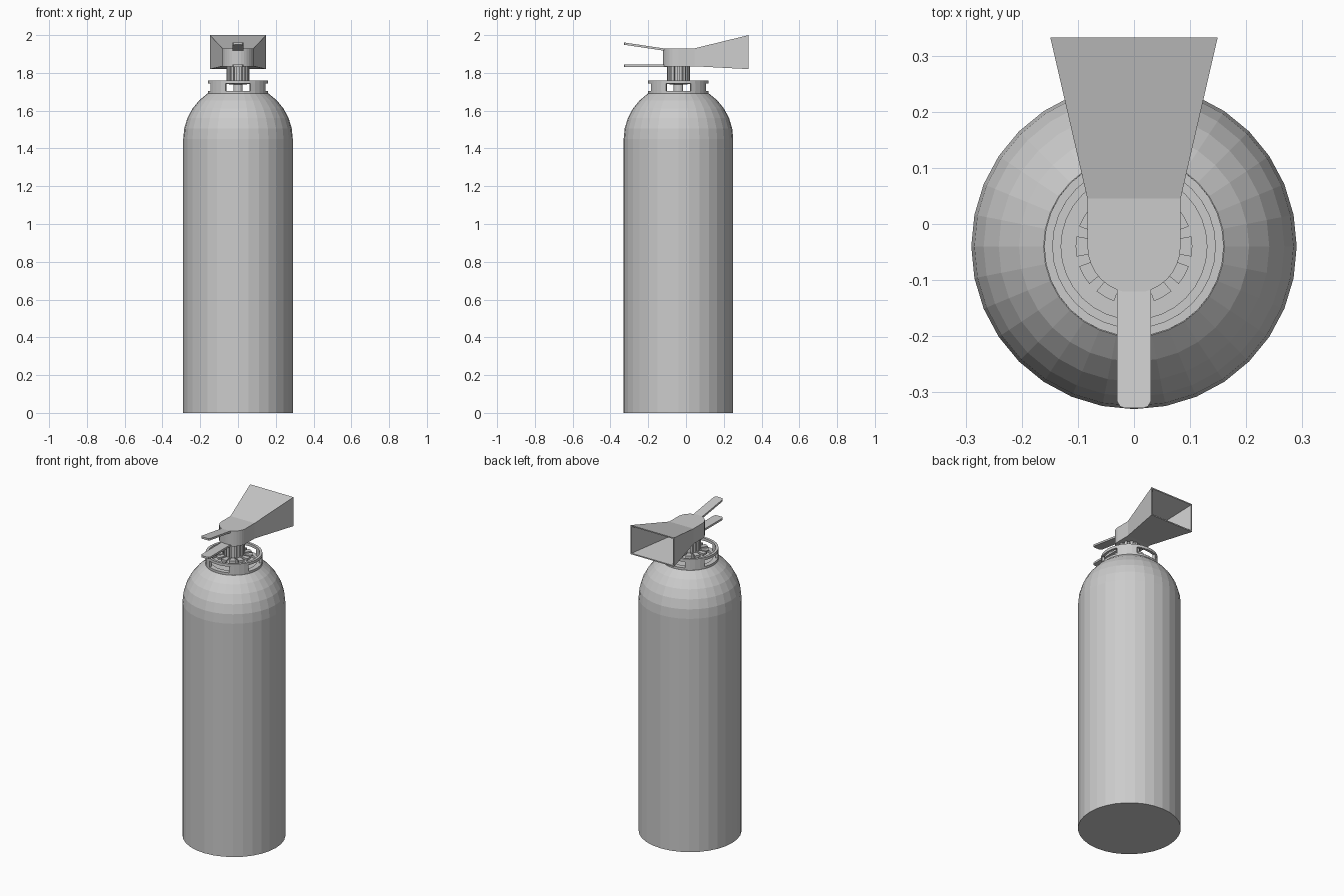
import bpy, bmesh
from math import sin, cos, pi, radians

if "Cube" in bpy.data.objects:
    bpy.data.objects.remove(bpy.data.objects["Cube"])

CY = -0.04  # axis of the tank, collar and valve


def finish(name, bm):
    bmesh.ops.recalc_face_normals(bm, faces=bm.faces)
    me = bpy.data.meshes.new(name)
    bm.to_mesh(me)
    bm.free()
    ob = bpy.data.objects.new(name, me)
    bpy.context.collection.objects.link(ob)
    return ob


def loft(bm, loops, caps=True):
    """Join matching vertex loops with quads, optionally capping both ends."""
    rings = [[bm.verts.new(p) for p in lp] for lp in loops]
    n = len(rings[0])
    for a, b in zip(rings, rings[1:]):
        for i in range(n):
            j = (i + 1) % n
            bm.faces.new((a[i], a[j], b[j], b[i]))
    if caps:
        bm.faces.new(rings[0][::-1])
        bm.faces.new(rings[-1])


def circle(r, z, n=32):
    return [(r * cos(2 * pi * i / n), CY + r * sin(2 * pi * i / n), z) for i in range(n)]


def band(bm, r0, r1, z0, z1):
    """Full ring with a rectangular section."""
    loft(bm, [circle(r, z) for r, z in ((r0, z0), (r1, z0), (r1, z1), (r0, z1), (r0, z0))], False)
    bmesh.ops.remove_doubles(bm, verts=bm.verts, dist=1e-5)


def arc_block(bm, r0, r1, z0, z1, mid, half, steps=4):
    """Part of a ring, mid and half in degrees."""
    loops = []
    for i in range(steps + 1):
        a = radians(mid - half + 2 * half * i / steps)
        loops.append([(r * cos(a), CY + r * sin(a), z)
                      for r, z in ((r0, z0), (r1, z0), (r1, z1), (r0, z1))])
    loft(bm, loops)


# Tank: straight cylinder with a domed shoulder
bm = bmesh.new()
dome = [(0.29 * cos(radians(11.25 * k)), 1.45 + 0.29 * sin(radians(11.25 * k))) for k in range(6)]
loft(bm, [circle(0.29, 0)] + [circle(r, z) for r, z in dome])
finish("tank", bm)

# Collar: two rings joined by four posts, leaving four windows
bm = bmesh.new()
band(bm, 0.13, 0.16, 1.69, 1.705)
band(bm, 0.145, 0.16, 1.743, 1.76)
for k in range(4):
    arc_block(bm, 0.145, 0.16, 1.705, 1.743, 45 + 90 * k, 20.5)
finish("collar", bm)

# Valve stem: thin post, thicker core and ribs
bm = bmesh.new()
loft(bm, [circle(r, z, 16) for r, z in
          ((0.025, 1.69), (0.025, 1.738), (0.05, 1.74), (0.05, 1.84))])
for k in range(12):
    arc_block(bm, 0.048, 0.062, 1.74, 1.84, 30 * k, 8, 1)
finish("valve_stem", bm)

# Valve wheel: ring of flat petals around the stem
bm = bmesh.new()
for k in range(12):
    arc_block(bm, 0.048, 0.104, 1.74, 1.753, 30 * k, 10, 2)
finish("valve_wheel", bm)

# Head: block with a rounded front
bm = bmesh.new()
outline = [(0.083, 0.045)]
outline += [(0.083 * cos(a), CY + 0.083 * sin(a)) for a in [-pi * i / 16 for i in range(17)]]
outline += [(-0.083, 0.045)]
loft(bm, [[(x, y, z) for x, y in outline] for z in (1.835, 1.93)])
finish("head", bm)


# Horn: flared hollow box open at the back
def rect(w, y, z0, z1):
    return [(-w, y, z0), (w, y, z0), (w, y, z1), (-w, y, z1)]


bm = bmesh.new()
loft(bm, [rect(0.083, 0.045, 1.835, 1.93), rect(0.149, 0.332, 1.82, 2.0),
          rect(0.142, 0.332, 1.827, 1.993), rect(0.076, 0.052, 1.842, 1.923)])
finish("horn", bm)


# Levers: flat bars with a slightly rounded tip
def lever(name, z_root, z_tip, thick):
    bm = bmesh.new()
    y0, y1 = -0.10, -0.328
    pts = [(0.03, y0), (0.03, y1 + 0.012), (0.025, y1 + 0.003), (0.017, y1)]
    pts += [(-x, y) for x, y in pts[::-1]]
    loft(bm, [[(x, y, z_root + (z_tip - z_root) * (y - y0) / (y1 - y0) + dz) for x, y in pts]
              for dz in (0, thick)])
    finish(name, bm)


lever("squeeze_lever", 1.915, 1.949, 0.012)
lever("carry_lever", 1.832, 1.832, 0.012)
